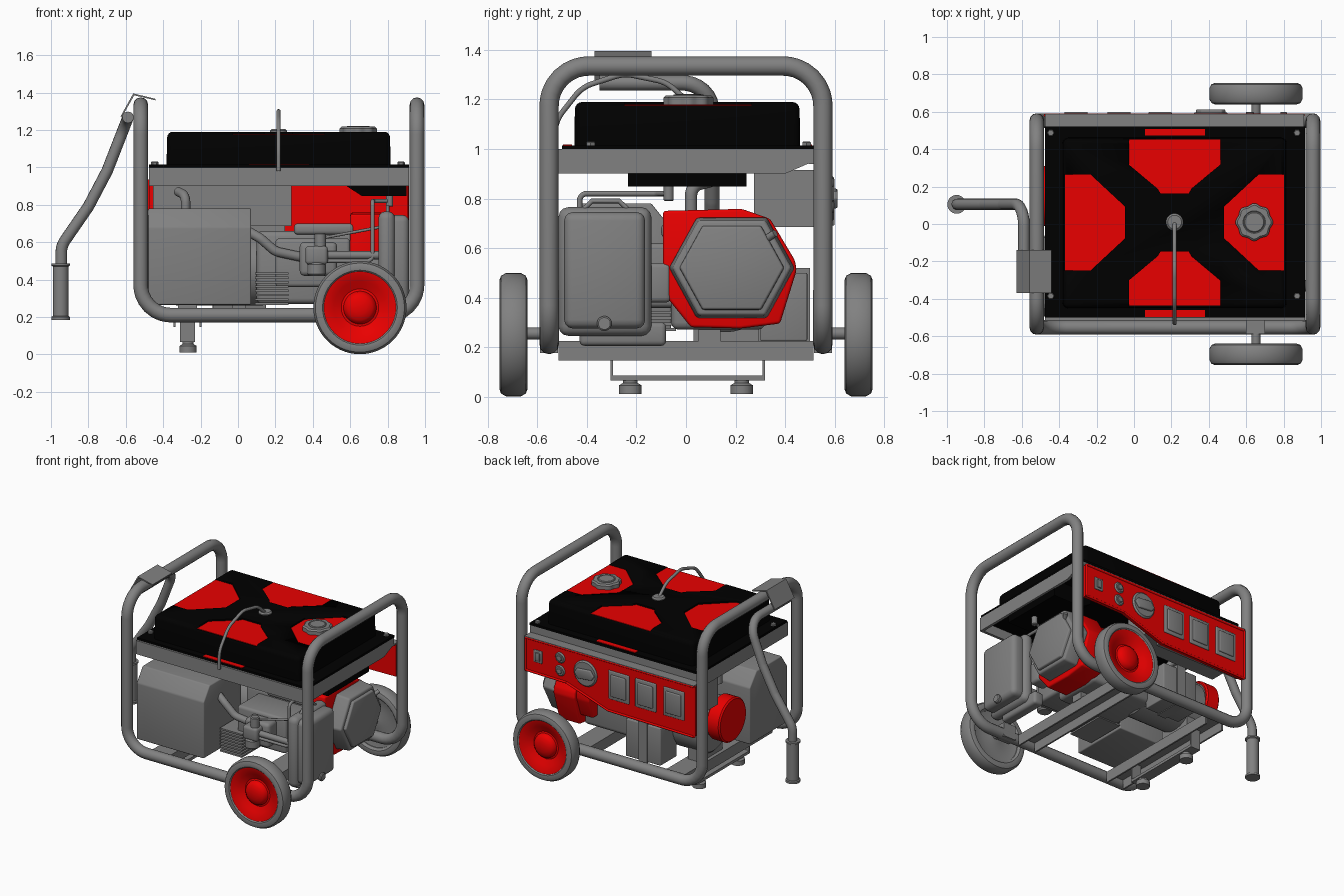
import bpy, bmesh, math
from mathutils import Vector

def material(name, rgb):
    m = bpy.data.materials.new(name)
    m.diffuse_color = (*rgb, 1)
    return m

RED, BLACK = material("red", (0.82, 0.0, 0.0)), material("black", (0.0, 0.0, 0.0))
GREY = material("grey", (0.22, 0.22, 0.22))

def finish(name, bm, mat=None, angle=35):
    bmesh.ops.remove_doubles(bm, verts=bm.verts, dist=1e-5)
    bmesh.ops.recalc_face_normals(bm, faces=bm.faces)
    me = bpy.data.meshes.new(name)
    bm.to_mesh(me)
    bm.free()
    ob = bpy.data.objects.new(name, me)
    bpy.context.collection.objects.link(ob)
    return style(ob, mat, angle)

def activate(ob):
    bpy.ops.object.select_all(action='DESELECT')
    ob.select_set(True)
    bpy.context.view_layer.objects.active = ob

def style(ob, mat=None, angle=35):
    activate(ob)
    bpy.ops.object.shade_smooth_by_angle(angle=math.radians(angle))
    ob.data.materials.append(mat or GREY)
    return ob

def place(axis, a, b, t):
    return {'x': (t, a, b), 'y': (a, t, b), 'z': (a, b, t)}[axis]

def prism(name, pts, axis, t0, t1, mat=None, bevel=0, taper=1.0, seg=3):
    """Extrude a 2D outline along an axis; taper scales the t1 end."""
    bm = bmesh.new()
    ca, cb = sum(p[0] for p in pts) / len(pts), sum(p[1] for p in pts) / len(pts)
    lo = [bm.verts.new(place(axis, a, b, t0)) for a, b in pts]
    hi = [bm.verts.new(place(axis, ca + (a - ca) * taper, cb + (b - cb) * taper, t1)) for a, b in pts]
    bm.faces.new(lo)
    bm.faces.new(hi)
    for i in range(len(pts)):
        j = (i + 1) % len(pts)
        bm.faces.new((lo[i], lo[j], hi[j], hi[i]))
    bmesh.ops.recalc_face_normals(bm, faces=bm.faces)
    if bevel:
        bmesh.ops.bevel(bm, geom=bm.edges[:], offset=bevel, segments=seg, profile=0.5, affect='EDGES')
    return finish(name, bm, mat)

def box(name, x, y, z, mat=None, bevel=0):
    return prism(name, [(x[0], y[0]), (x[1], y[0]), (x[1], y[1]), (x[0], y[1])], 'z', *z, mat, bevel)

def lathe(name, c, axis, prof, mat=None, n=40, lobes=0, sign=1):
    """Spin (radius, offset) points round an axis through c; lobes makes a grip edge."""
    bm, rings = bmesh.new(), []
    for i in range(n):
        t = 2 * math.pi * i / n
        k = 1 + (0.05 * math.cos(lobes * t) if lobes else 0)
        rings.append([bm.verts.new(Vector(place(axis, r * k * math.cos(t), r * k * math.sin(t), w * sign))
                                   + Vector(c)) for r, w in prof])
    for i in range(n):
        p, q = rings[i], rings[(i + 1) % n]
        for j in range(len(prof) - 1):
            bm.faces.new((p[j], q[j], q[j + 1], p[j + 1]))
    bmesh.ops.dissolve_degenerate(bm, dist=1e-6, edges=bm.edges[:])
    return finish(name, bm, mat)

def cyl(name, c, axis, r, t0, t1, mat=None, n=32, lobes=0):
    e = min(0.01, r * 0.2)
    return lathe(name, c, axis, [(0, t0), (r - e, t0), (r, t0 + e), (r, t1 - e), (r - e, t1), (0, t1)], mat, n, lobes)

def tube(name, pts, r, fillet=0.0, cyclic=False, mat=None):
    """Round tube along a path whose corners are filleted."""
    pts, path, n = [Vector(p) for p in pts], [], len(pts)
    for i, p in enumerate(pts):
        if not fillet or (not cyclic and i in (0, n - 1)):
            path.append(p)
            continue
        a, b = pts[i - 1] - p, pts[(i + 1) % n] - p
        h = a.angle(b) / 2
        d = min(fillet / math.tan(h), a.length * 0.49, b.length * 0.49)
        u, v, rad = a.normalized(), b.normalized(), d * math.tan(h)
        ctr = p + (u + v).normalized() * (rad / math.sin(h))
        s, e = p + u * d - ctr, p + v * d - ctr
        path += [ctr + s.lerp(e, k / 8).normalized() * rad for k in range(9)]
    cu = bpy.data.curves.new(name, 'CURVE')
    cu.dimensions, cu.bevel_depth, cu.bevel_resolution, cu.use_fill_caps = '3D', r, 4, True
    sp = cu.splines.new('POLY')
    sp.points.add(len(path) - 1)
    for q, p in zip(sp.points, path):
        q.co = (*p, 1)
    sp.use_cyclic_u = cyclic
    ob = bpy.data.objects.new(name, cu)
    bpy.context.collection.objects.link(ob)
    activate(ob)
    bpy.ops.object.convert(target='MESH')
    return style(bpy.context.object, mat, 50)

# Tubular frame: one closed loop
L, R, Y, B, T = -0.52, 0.957, 0.553, 0.21, 1.335
tube("frame", [(L, -Y, B), (R, -Y, B), (R, -Y, T), (R, Y, T), (R, Y, B), (L, Y, B), (L, Y, T), (L, -Y, T)], 0.039, 0.16, True)

# Cross members (open channels), foot channel and feet
for x in (-0.27, 0.5):
    box("cross_member_top", (x - 0.075, x + 0.075), (-0.515, 0.515), (0.213, 0.225))
    for s in (-0.07, 0.07):
        box("cross_member_side", (x + s - 0.006, x + s + 0.006), (-0.515, 0.515), (0.145, 0.225))
box("foot_channel", (-0.31, -0.23), (-0.305, 0.32), (0.065, 0.085))
for y in (-0.3, 0.315):
    box("foot_channel_end", (-0.31, -0.23), (y - 0.005, y + 0.005), (0.065, 0.22))
for y in (-0.225, 0.225):
    lathe("foot", (-0.267, y, 0), 'z', [(0, 0.01), (0.046, 0.01), (0.046, 0.045), (0.03, 0.055), (0.03, 0.075), (0, 0.075)], n=24)

# Wheels and axle stubs
tyre = [(0.185, -0.04), (0.2, -0.055), (0.22, -0.057), (0.238, -0.05), (0.249, -0.03)]
tyre = tyre + [(r, -w) for r, w in reversed(tyre)] + tyre[:1]
rim = [(0.197, 0.048), (0.185, 0.047), (0.14, 0.025), (0.1, 0.005), (0.088, 0.008), (0.083, 0.028), (0.066, 0.043), (0.035, 0.053), (0, 0.056)]
for s in (-1, 1):
    c = (0.652, s * 0.697, 0.25)
    lathe("tyre", c, 'y', tyre, n=56)
    lathe("rim", c, 'y', rim, RED, 48, sign=s)
    lathe("inner_wheel_disc", c, 'y', [(0.19, -0.035), (0.1, -0.015), (0.05, -0.03), (0, -0.03)], n=48, sign=s)
    tube("axle", [(0.652, s * 0.53, 0.255), (0.652, s * 0.68, 0.255)], 0.024)
    box("axle_bracket", (0.6, 0.7), (s * 0.553 - 0.036, s * 0.553 + 0.036), (0.175, 0.28))

# Tank support tray
side = [(-0.515, 0.9), (0.4, 0.9), (0.515, 0.95), (0.515, 1.0), (-0.515, 1.0)]
for x in (-0.475, 0.895):
    prism("tray_end", side, 'x', x, x + 0.02)
box("tray_front", (-0.475, 0.915), (-0.515, -0.495), (0.9, 1.0))
box("tray_back", (-0.475, 0.915), (0.495, 0.515), (0.94, 1.0))

# Fuel tank with four recessed red panels
box("tank_base", (-0.455, 0.895), (-0.495, 0.495), (0.97, 1.0), BLACK)
box("tank_flange", (-0.475, 0.915), (-0.5, 0.52), (0.999, 1.015), BLACK)
tank = prism("tank", [(-0.383, -0.452), (0.817, -0.452), (0.817, 0.462), (-0.383, 0.462)], 'z', 0.98, 1.19, BLACK, 0.03, 0.992, 4)
end = [(-0.6, 0.137), (-0.6, 0.257), (-0.45, 0.257), (-0.265, 0.085), (-0.265, -0.085), (-0.45, -0.257), (-0.6, -0.257)]
front = [(-0.245, -0.46), (-0.245, -0.31), (-0.09, -0.18), (-0.075, -0.155), (0.075, -0.155), (0.09, -0.18), (0.245, -0.31), (0.245, -0.46)]
CX, CY = 0.217, 0.008
for shape, s in ((end, 1), (end, -1), (front, 1), (front, -1)):
    pts = [(CX + s * a, CY + s * b) for a, b in shape]
    cutter = prism("panel_cutter", pts, 'z', 1.176, 1.25)
    mod = tank.modifiers.new("recess", 'BOOLEAN')
    mod.object, mod.operation, mod.solver = cutter, 'DIFFERENCE', 'EXACT'
    activate(tank)
    bpy.ops.object.modifier_apply(modifier=mod.name)
    bpy.data.objects.remove(cutter)
    flat = [(CX + s * max(-0.585, a), CY + s * max(-0.445, b)) for a, b in shape]
    prism("tank_red_panel", flat[1:] if shape is end else flat, 'z', 1.165, 1.179, RED)
for y in (-0.478, 0.49):
    box("tank_red_strip", (0.06, 0.38), (y - 0.018, y + 0.018), (1.01, 1.019), RED)
for x in (-0.445, 0.872):
    for y in (-0.385, 0.487):
        cyl("tank_bolt", (x, y, 1.0), 'z', 0.02, 0, 0.03, n=6)
prism("tank_sump", [(0.58, 0.9), (0.66, 0.848), (0.9, 0.848), (0.9, 0.97), (0.58, 0.97)], 'y', -0.235, 0.245, BLACK)
cyl("fuel_cap", (0.643, 0.01, 0), 'z', 0.096, 1.17, 1.217, n=64, lobes=8)
cyl("fuel_cap_centre", (0.643, 0.01, 0), 'z', 0.06, 1.21, 1.222)
cyl("vent_base", (CX, 0.01, 0), 'z', 0.046, 1.18, 1.205)
tube("vent_hose", [(CX, 0.01, 1.19), (CX, -0.08, 1.27), (CX, -0.25, 1.305), (CX, -0.42, 1.25), (CX, -0.53, 1.11), (CX, -0.53, 0.98)], 0.011, 0.15)

# Control panel on the back, with box behind
outline = [(-0.475, 0.935), (0.905, 0.935), (0.905, 0.695), (0.57, 0.69), (0.23, 0.575), (-0.475, 0.565)]
prism("control_panel", outline, 'y', 0.55, 0.582, RED)
for a, b in zip(outline, outline[1:] + outline[:1]):
    tube("panel_rim", [(a[0], 0.582, a[1]), (b[0], 0.582, b[1])], 0.008, mat=RED)
box("panel_top_strip", (-0.475, 0.91), (0.515, 0.588), (0.935, 0.945))
box("panel_back_box", (-0.455, 0.285), (0.275, 0.552), (0.685, 0.915))
box("panel_back_plate", (-0.455, 0.25), (0.53, 0.551), (0.575, 0.7))
for x in (0.14, -0.08, -0.31):
    box("socket_frame", (x - 0.085, x + 0.085), (0.57, 0.59), (0.665, 0.875), None, 0.006)
    box("socket_flap", (x - 0.062, x + 0.062), (0.585, 0.6), (0.69, 0.85), None, 0.006)
box("power_switch", (0.765, 0.835), (0.57, 0.59), (0.775, 0.865), None, 0.005)
box("switch_rocker", (0.782, 0.818), (0.585, 0.598), (0.79, 0.85), None, 0.004)
for z in (0.86, 0.765):
    cyl("breaker", (0.62, 0, z), 'y', 0.04, 0.575, 0.592)
    cyl("breaker_button", (0.62, 0, z), 'y', 0.022, 0.585, 0.6)
cyl("selector_dial", (0.41, 0, 0.8), 'y', 0.095, 0.575, 0.597)
prism("selector_knob", [(0.33, 0.8), (0.36, 0.84), (0.47, 0.83), (0.49, 0.8), (0.46, 0.76), (0.35, 0.77)], 'y', 0.59, 0.612, None, 0.006)

# Engine block, cooling fins, shroud and starter cover
box("crankcase", (0.1, 0.62), (-0.06, 0.32), (0.27, 0.66), None, 0.03)
box("cylinder_head", (0.2, 0.6), (-0.3, -0.04), (0.36, 0.62), None, 0.02)
box("rocker_cover", (0.33, 0.53), (-0.4, -0.29), (0.42, 0.6), None, 0.025)
box("engine_top", (0.3, 0.62), (-0.1, 0.3), (0.64, 0.7), None, 0.02)
for i in range(8):
    z = 0.265 + i * 0.023
    box("cooling_fin", (0.09, 0.27), (-0.34, -0.04), (z, z + 0.012))
box("engine_foot", (0.42, 0.58), (0.05, 0.14), (0.22, 0.3))
shroud = [(-0.093, 0.75), (0.226, 0.758), (0.34, 0.718), (0.44, 0.55), (0.447, 0.51), (0.38, 0.295), (0.22, 0.275), (0.02, 0.28), (-0.093, 0.42)]
prism("fan_shroud", shroud, 'x', 0.6, 0.775, RED, 0.012)
prism("fan_shroud_rear", [(0.1, 0.7), (0.33, 0.69), (0.42, 0.55), (0.42, 0.5), (0.37, 0.36), (0.1, 0.36)], 'x', 0.5, 0.61, RED, 0.012)
hexa = lambda k: [(0.185 + k * a, 0.52 + k * b) for a, b in
                  ((-0.25, 0), (-0.14, 0.2), (0.14, 0.2), (0.25, 0), (0.14, -0.2), (-0.14, -0.2))]
prism("starter_cover", hexa(1.02), 'x', 0.76, 0.88, None, 0.012, 0.94)
prism("starter_cap", hexa(0.86), 'x', 0.86, 0.9, None, 0.008, 0.97)
tube("starter_handle", [(0.88, 0.33, 0.64), (0.9, 0.36, 0.66)], 0.015)

# Alternator with red end cap
cyl("alternator", (0, 0.16, 0.45), 'x', 0.19, -0.34, 0.14, n=40)
cyl("alternator_neck", (0, 0.15, 0.53), 'x', 0.14, -0.42, -0.3, n=40)
cyl("alternator_cap", (0, 0.15, 0.53), 'x', 0.16, -0.49, -0.38, RED, 40)
box("alternator_mount", (-0.32, -0.22), (0.03, 0.29), (0.22, 0.34))

# Battery box with strap
box("battery", (-0.135, 0.15), (0.3, 0.49), (0.225, 0.5), None, 0.006)
box("battery_strap", (-0.03, 0.04), (0.29, 0.5), (0.22, 0.52))

# Muffler and air cleaner
muffler = [(-0.5, 0.265), (-0.5, 0.68), (-0.43, 0.78), (-0.14, 0.78), (-0.06, 0.68), (-0.06, 0.265)]
prism("muffler", muffler, 'x', -0.48, 0.07, None, 0.008)
tube("exhaust_pipe", [(0.05, -0.3, 0.66), (0.12, -0.32, 0.62), (0.2, -0.32, 0.55), (0.34, -0.3, 0.52)], 0.026, 0.08)
tube("breather_pipe", [(-0.28, 0.02, 0.7), (-0.28, 0.02, 0.85), (-0.32, 0.1, 0.87)], 0.025, 0.05)
box("air_cleaner_base", (0.75, 0.84), (-0.515, -0.14), (0.245, 0.765), None, 0.04)
box("air_cleaner_cover", (0.8, 0.915), (-0.492, -0.165), (0.275, 0.745), None, 0.035)
box("air_cleaner_lower", (0.72, 0.8), (-0.43, -0.08), (0.205, 0.3), None, 0.02)
cyl("air_cleaner_knob", (0, -0.33, 0.295), 'x', 0.03, 0.9, 0.93)
tube("air_cleaner_clip", [(0.8, -0.42, 0.75), (0.8, -0.38, 0.79), (0.8, -0.27, 0.79), (0.8, -0.23, 0.75)], 0.01)
box("intake_duct", (0.66, 0.78), (-0.16, -0.06), (0.38, 0.54), None, 0.02)

# Carburettor, linkage and fuel line
box("carburettor", (0.36, 0.48), (-0.47, -0.37), (0.48, 0.58), None, 0.02)
cyl("carburettor_bowl", (0.42, -0.43, 0), 'z', 0.05, 0.42, 0.49)
cyl("carburettor_top", (0.44, -0.43, 0), 'z', 0.03, 0.57, 0.65)
tube("intake_pipe", [(0.46, -0.42, 0.53), (0.78, -0.42, 0.53)], 0.022)
tube("throttle_rod", [(0.44, -0.4, 0.62), (0.76, -0.35, 0.68)], 0.008)
cyl("fuel_tap", (0.81, -0.07, 0), 'z', 0.02, 0.79, 0.86)
tube("fuel_line", [(0.81, -0.07, 0.82), (0.72, -0.12, 0.82), (0.72, -0.43, 0.82), (0.72, -0.43, 0.5), (0.45, -0.43, 0.5)], 0.011, 0.03)

# Swinging pull handle, grip and bracket
tube("pull_handle", [(-0.588, -0.35, 1.267), (-0.588, 0.105, 1.267), (-0.70, 0.105, 0.98), (-0.8, 0.105, 0.79),
                     (-0.945, 0.105, 0.58), (-0.945, 0.105, 0.22)], 0.031, 0.12)
lathe("handle_grip", (-0.948, 0.105, 0), 'z', [(0, 0.185), (0.05, 0.185), (0.05, 0.2), (0.042, 0.205), (0.042, 0.47), (0.05, 0.475), (0.05, 0.487), (0, 0.487)], n=28)
bracket = [(-0.62, 1.27), (-0.555, 1.385), (-0.44, 1.358), (-0.44, 1.366), (-0.56, 1.395), (-0.628, 1.272)]
prism("handle_bracket", bracket, 'y', -0.37, -0.14)
